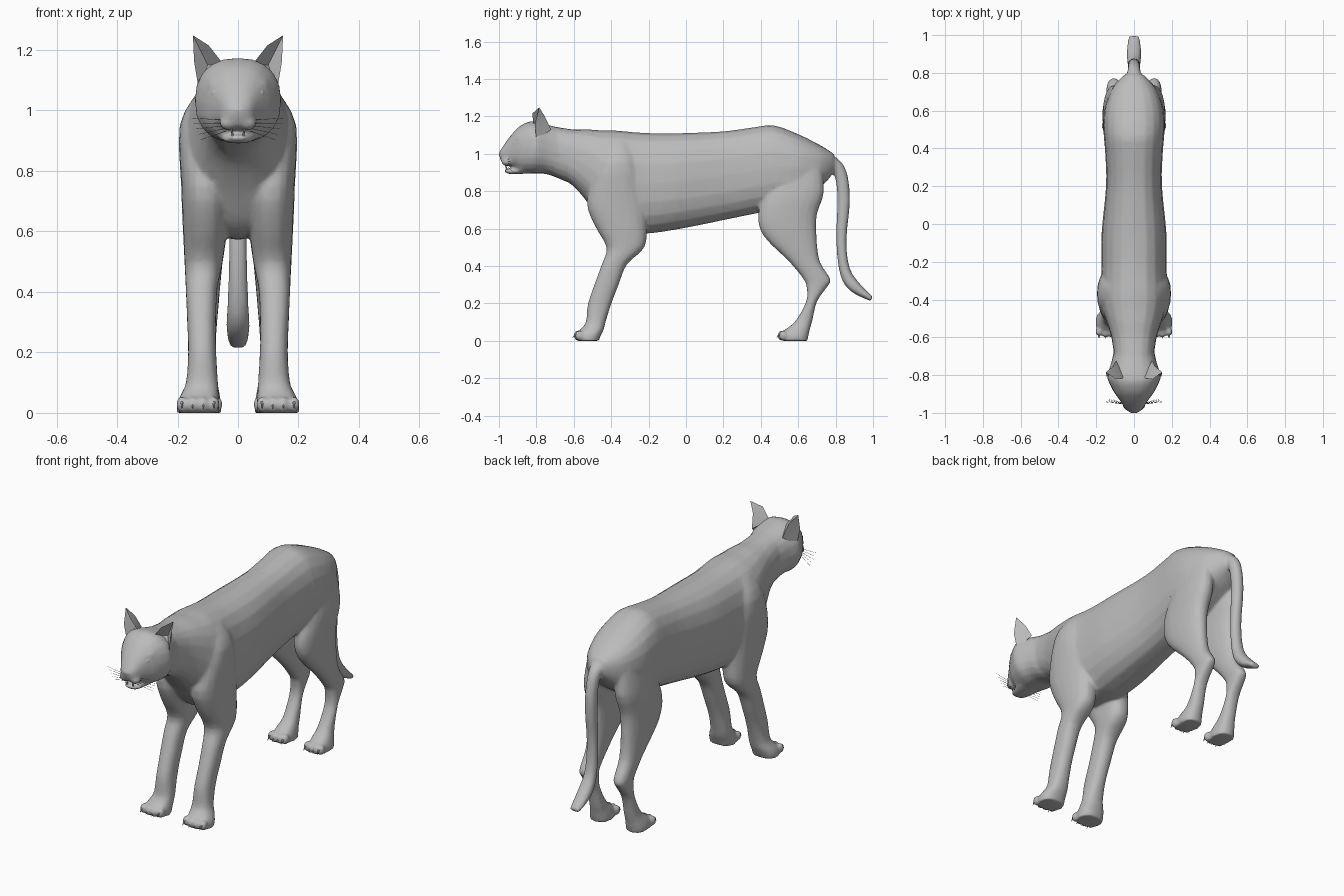
import bpy, bmesh, math
from mathutils import Vector, Matrix

if "Cube" in bpy.data.objects:
    bpy.data.objects.remove(bpy.data.objects["Cube"])

fur = bpy.data.materials.new("grey_fur")
fur.diffuse_color = (0.5, 0.5, 0.5, 1)
fur.use_nodes = True
fur.node_tree.nodes["Principled BSDF"].inputs["Base Color"].default_value = fur.diffuse_color


def add_object(name, bm):
    bmesh.ops.recalc_face_normals(bm, faces=bm.faces)
    mesh = bpy.data.meshes.new(name)
    bm.to_mesh(mesh)
    bm.free()
    mesh.materials.append(fur)
    ob = bpy.data.objects.new(name, mesh)
    bpy.context.collection.objects.link(ob)
    return ob


def smooth_rows(rows, steps=3):
    """Catmull-Rom interpolation between loft sections."""
    out = []
    for i in range(len(rows) - 1):
        p = [rows[max(0, i - 1)], rows[i], rows[i + 1], rows[min(len(rows) - 1, i + 2)]]
        for s in range(steps):
            t = s / steps
            out.append([0.5 * (2 * b + (c - a) * t + (2 * a - 5 * b + 4 * c - d) * t * t
                               + (3 * b - a - 3 * c + d) * t ** 3) for a, b, c, d in zip(*p)])
    return out + [rows[-1]]


def loft(bm, rows, side=1, power=0.85, n=20):
    """Rows: y1, z1, y2, z2 (section ends in the side plane), centre x, half width."""
    rings = []
    for y1, z1, y2, z2, cx, hw in smooth_rows(rows):
        ring = []
        for k in range(n):
            a = 2 * math.pi * k / n
            c = math.copysign(abs(math.cos(a)) ** power, math.cos(a))
            s = math.copysign(abs(math.sin(a)) ** power, math.sin(a))
            ring.append(bm.verts.new((side * (cx + hw * s),
                                      (y1 + y2) / 2 + c * (y1 - y2) / 2,
                                      (z1 + z2) / 2 + c * (z1 - z2) / 2)))
        rings.append(ring)
    for r, q in zip(rings, rings[1:]):
        for k in range(n):
            bm.faces.new((r[k], r[(k + 1) % n], q[(k + 1) % n], q[k]))
    bm.faces.new(rings[0])
    bm.faces.new(rings[-1])


def ball(bm, loc, size):
    m = Matrix.Translation(loc) @ Matrix.Diagonal((*size, 1))
    bmesh.ops.create_uvsphere(bm, u_segments=14, v_segments=8, radius=1, matrix=m)


def spike(bm, a, b, r, r2=0.0, n=6):
    a, b = Vector(a), Vector(b)
    m = Matrix.Translation((a + b) / 2) @ (b - a).to_track_quat('Z', 'Y').to_matrix().to_4x4()
    bmesh.ops.create_cone(bm, cap_ends=True, segments=n, radius1=r, radius2=r2,
                          depth=(b - a).length, matrix=m)


# torso: y, top, bottom, half width
torso = [(-.70, 1.145, .89, .105), (-.60, 1.13, .825, .12), (-.52, 1.13, .73, .145),
         (-.45, 1.125, .63, .17), (-.38, 1.125, .585, .18), (-.23, 1.112, .572, .172),
         (-.05, 1.11, .595, .172), (.2, 1.12, .645, .148), (.37, 1.143, .68, .152),
         (.47, 1.152, .70, .16), (.6, 1.105, .74, .158), (.72, 1.045, .82, .115),
         (.79, 1.0, .90, .05)]
# head and muzzle
head = [(-.64, 1.13, -.64, .85, 0, .10), (-.74, 1.155, -.74, .89, 0, .122),
        (-.80, 1.17, -.80, .893, 0, .143), (-.84, 1.172, -.84, .894, 0, .132),
        (-.89, 1.147, -.885, .90, 0, .108), (-.925, 1.112, -.915, .922, 0, .085),
        (-.955, 1.075, -.95, .936, 0, .062), (-.985, 1.03, -.975, .945, 0, .045),
        (-1.002, 1.005, -.992, .968, 0, .022)]
jaw = [(-.86, .95, -.86, .893, 0, .07), (-.92, .921, -.92, .891, 0, .05),
       (-.955, .920, -.95, .893, 0, .038), (-.972, .918, -.968, .903, 0, .022)]
tail = [(.70, 1.03, .70, .90, 0, .05), (.79, .99, .755, .93, 0, .04),
        (.855, .915, .795, .88, 0, .032), (.877, .755, .81, .755, 0, .032),
        (.858, .54, .803, .54, 0, .03), (.875, .39, .824, .355, 0, .034),
        (.93, .305, .88, .265, 0, .039), (1.0, .235, .985, .213, 0, .03)]
# legs: z, front y, back y, inner x, outer x
front_leg = [(1.06, -.42, -.30, .05, .135), (.95, -.47, -.26, .04, .193),
             (.75, -.53, -.22, .03, .188), (.62, -.49, -.21, .035, .183),
             (.5, -.425, -.222, .05, .177), (.41, -.45, -.315, .068, .173),
             (.3, -.49, -.36, .073, .168), (.195, -.525, -.40, .072, .165),
             (.1, -.535, -.43, .066, .172), (.06, -.565, -.44, .064, .19),
             (.03, -.58, -.455, .062, .203), (0, -.578, -.465, .062, .203)]
hind_leg = [(.98, .52, .72, .04, .13), (.8, .43, .738, .03, .163),
            (.675, .385, .70, .035, .165), (.56, .415, .698, .045, .16),
            (.425, .55, .715, .058, .15), (.33, .628, .772, .066, .146),
            (.285, .645, .752, .07, .145), (.21, .643, .70, .073, .145),
            (.105, .585, .675, .067, .148), (.06, .53, .662, .06, .16),
            (.03, .515, .655, .055, .168), (0, .515, .65, .055, .168)]


def leg_rows(leg):
    return [(yf, z, yb, z, (xi + xo) / 2, (xo - xi) / 2) for z, yf, yb, xi, xo in leg]


# fused body skin
body = bmesh.new()
loft(body, [(y, t, y, b, 0, w) for y, t, b, w in torso], power=0.82)
loft(body, head)
loft(body, jaw)
loft(body, tail, power=0.95)
paws = [(front_leg, -.578), (hind_leg, .512)]
for side in (-1, 1):
    for leg, toe_y in paws:
        loft(body, leg_rows(leg), side)
        xi, xo = leg[-1][3:]
        for i in range(4):
            x = xi + (xo - xi) * (i + .5) / 4
            ball(body, (side * x, toe_y + (.008 if i in (0, 3) else 0), .028),
                 (.019, .024, .028))
    # brow, cheek and whisker pad
    ball(body, (side * .066, -.885, 1.085), (.035, .03, .018))
    ball(body, (side * .03, -.958, .958), (.032, .03, .024))
ball(body, (0, -.988, .995), (.022, .012, .014))
body_ob = add_object("body", body)
mod = body_ob.modifiers.new("fuse", 'REMESH')
mod.mode = 'VOXEL'
mod.voxel_size = 0.008
mod.use_smooth_shade = True
mod = body_ob.modifiers.new("soften", 'SMOOTH')
mod.factor = 0.5
mod.iterations = 6
mod = body_ob.modifiers.new("simplify", 'DECIMATE')
mod.ratio = 0.15

# eyes
eyes = bmesh.new()
for side in (-1, 1):
    ball(eyes, (side * .065, -.908, 1.055), (.024, .02, .022))
eyes_ob = add_object("eyes", eyes)

# cupped ears
ear_points = [(.05, -.815, 1.155), (.13, -.80, 1.07), (.149, -.785, 1.248),
              (.095, -.722, 1.13), (.10, -.765, 1.15), (.097, -.822, 1.215),
              (.145, -.808, 1.16), (.112, -.755, 1.20)]
ear_faces = [(0, 4, 5), (5, 4, 2), (2, 4, 6), (6, 4, 1), (0, 1, 4),
             (0, 5, 7), (5, 2, 7), (0, 7, 3), (2, 6, 7), (6, 1, 3, 7), (0, 3, 1)]
ears = bmesh.new()
for side in (-1, 1):
    vs = [ears.verts.new((side * x, y, z)) for x, y, z in ear_points]
    for f in ear_faces:
        ears.faces.new([vs[i] for i in f])
ears_ob = add_object("ears", ears)

# claws, teeth and whiskers
claws, teeth, whiskers = bmesh.new(), bmesh.new(), bmesh.new()
for side in (-1, 1):
    for leg, toe_y in paws:
        xi, xo = leg[-1][3:]
        for i in range(4):
            x = side * (xi + (xo - xi) * (i + .5) / 4)
            spike(claws, (x, toe_y - .012, .036), (x, toe_y - .03, .012), .006)
    spike(teeth, (side * .022, -.966, .95), (side * .021, -.966, .918), .006)
    spike(teeth, (side * .018, -.958, .912), (side * .018, -.960, .94), .005)
    for i in range(5):
        z = .968 - .009 * i
        spike(whiskers, (side * .04, -.955, z),
              (side * (.155 - .008 * i), -.942 + .004 * i, .975 - .018 * i), .0012, .0006, 4)
claws_ob = add_object("claws", claws)
teeth_ob = add_object("teeth", teeth)
add_object("whiskers", whiskers)

# smooth shading with crisp edges on the small parts
for ob in (eyes_ob, ears_ob, claws_ob, teeth_ob):
    bpy.ops.object.select_all(action='DESELECT')
    ob.select_set(True)
    bpy.context.view_layer.objects.active = ob
    bpy.ops.object.shade_smooth_by_angle(angle=math.radians(50))
